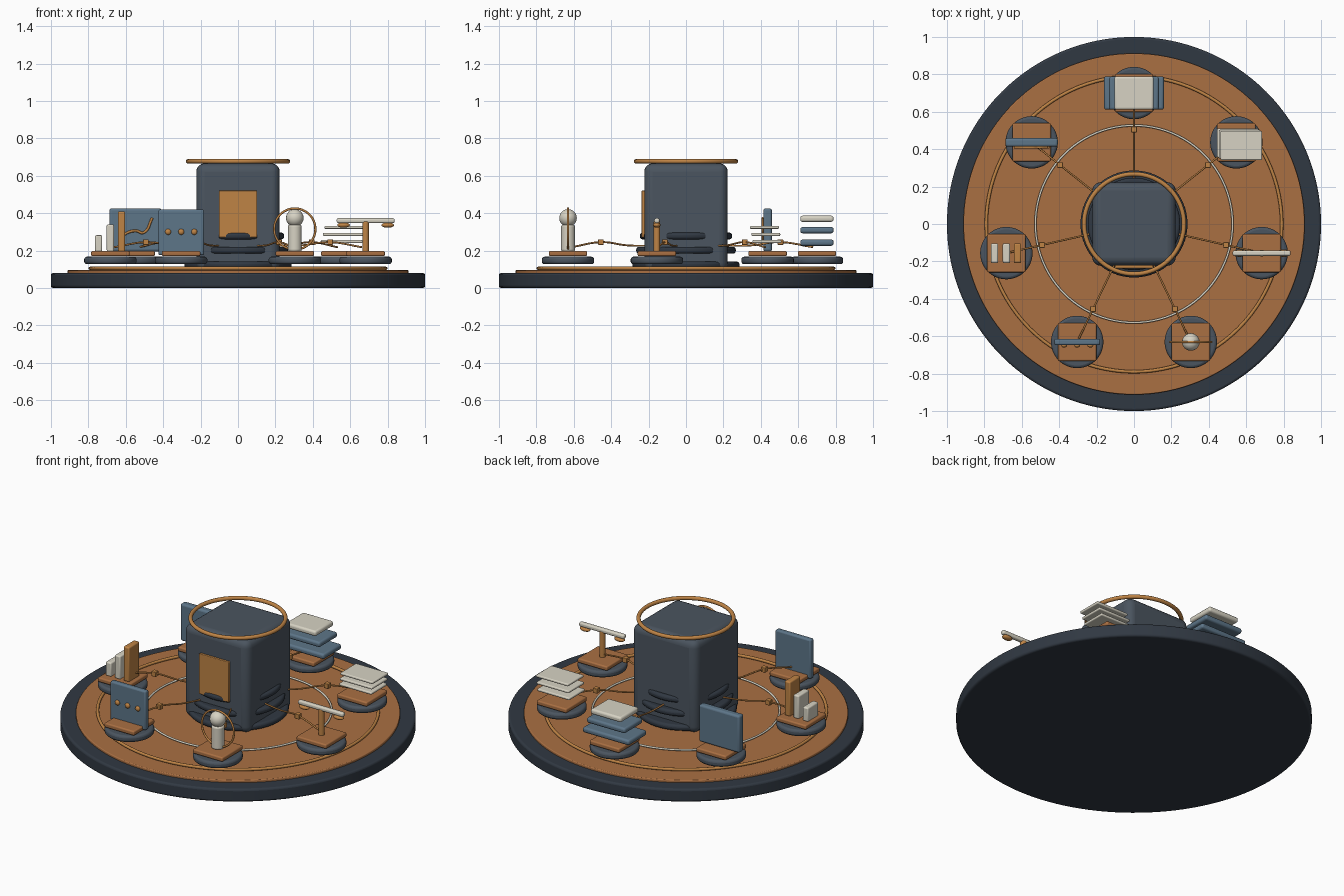
import bpy
from math import pi, sin, cos, radians

if "Cube" in bpy.data.objects:
    bpy.data.objects.remove(bpy.data.objects["Cube"])


def material(name, rgb):
    m = bpy.data.materials.new(name)
    m.diffuse_color = (*rgb, 1)
    m.use_nodes = True
    m.node_tree.nodes["Principled BSDF"].inputs["Base Color"].default_value = m.diffuse_color
    return m


NAVY = material("navy", (0.03, 0.04, 0.055))
SLATE = material("slate", (0.07, 0.09, 0.115))
FLOOR = material("copper_floor", (0.40, 0.16, 0.055))
COPPER = material("copper", (0.52, 0.23, 0.06))
CREAM = material("cream", (0.68, 0.65, 0.55))
BLUE = material("blue", (0.11, 0.18, 0.25))


def finish(name, mat, bevel=0.0, segments=3):
    o = bpy.context.object
    o.name = name
    o.data.materials.append(mat)
    if bevel:
        bpy.ops.object.transform_apply(location=False, rotation=False, scale=True)
        b = o.modifiers.new("bevel", "BEVEL")
        b.width, b.segments, b.limit_method = bevel, segments, 'ANGLE'
    bpy.ops.object.shade_smooth_by_angle(angle=radians(35))
    return o


def box(name, loc, size, mat, bevel=0.006, segments=3):
    bpy.ops.mesh.primitive_cube_add(size=1, location=loc)
    bpy.context.object.scale = size
    return finish(name, mat, bevel, segments)


def disc(name, x, y, z0, z1, r, mat, bevel=0.006, verts=64):
    bpy.ops.mesh.primitive_cylinder_add(vertices=verts, radius=r, depth=z1 - z0,
                                        location=(x, y, (z0 + z1) / 2))
    return finish(name, mat, bevel)


def ring(name, loc, r, tube, mat, rot=(0, 0, 0)):
    bpy.ops.mesh.primitive_torus_add(major_radius=r, minor_radius=tube, major_segments=96,
                                     minor_segments=12, location=loc, rotation=rot)
    return finish(name, mat)


def ball(name, loc, radii, mat):
    bpy.ops.mesh.primitive_uv_sphere_add(segments=24, ring_count=12, radius=1, location=loc)
    bpy.context.object.scale = radii
    return finish(name, mat)


def wire(name, pts, r, mat):
    c = bpy.data.curves.new(name, 'CURVE')
    c.dimensions, c.bevel_depth, c.bevel_resolution, c.use_fill_caps = '3D', r, 2, True
    s = c.splines.new('BEZIER')
    s.bezier_points.add(len(pts) - 1)
    for p, co in zip(s.bezier_points, pts):
        p.co = co
        p.handle_left_type = p.handle_right_type = 'AUTO'
    c.materials.append(mat)
    o = bpy.data.objects.new(name, c)
    bpy.context.collection.objects.link(o)
    return o


# base platform and inlaid rings
disc("base_platform", 0, 0, 0, 0.08, 1.0, NAVY, 0.012, 128)
disc("copper_deck", 0, 0, 0.07, 0.095, 0.912, FLOOR, 0.005, 128)
ring("outer_track", (0, 0, 0.105), 0.79, 0.009, COPPER)
ring("inner_track", (0, 0, 0.104), 0.527, 0.006, CREAM)

# central tower with cooling discs, front door and top halo
box("tower", (0, 0, 0.378), (0.446, 0.446, 0.576), SLATE, 0.045, 5)
for z, r in ((0.123, 0.286), (0.202, 0.266), (0.278, 0.247)):
    disc("cooling_disc", 0, 0, z - 0.018, z + 0.018, r, NAVY, 0.014)
box("front_door", (0, -0.229, 0.395), (0.205, 0.018, 0.25), COPPER, 0.004)
ring("halo_ring", (0, 0, 0.677), 0.267, 0.012, COPPER)

# seven stations with pedestals, plates, cables and junctions
spots = []
for k in range(7):
    a = pi / 2 - k * 2 * pi / 7
    c, s = cos(a), sin(a)
    x, y = 0.7 * c, 0.7 * s
    spots.append((x, y))
    disc("pedestal", x, y, 0.127, 0.167, 0.14, SLATE, 0.014)
    box("station_plate", (x, y, 0.184), (0.205, 0.205, 0.028), FLOOR, 0.008)
    wire("cable", [(0.2 * c, 0.2 * s, 0.225), (0.35 * c, 0.35 * s, 0.228),
                   (0.5 * c, 0.5 * s, 0.245), (0.68 * c, 0.68 * s, 0.218)], 0.005, COPPER)
    box("junction", (0.505 * c, 0.505 * s, 0.245), (0.03, 0.03, 0.03), COPPER, 0.003)

# back: tapering stack of trays
x, y = spots[0]
for z, w, m in ((0.242, 0.32, BLUE), (0.309, 0.265, BLUE), (0.37, 0.21, CREAM)):
    box("tray", (x, y, z), (w, 0.178, 0.033), m, 0.012)

# back right: fanned sheets
x, y = spots[1]
for i in range(3):
    box("sheet", (x + 0.008 + 0.009 * i, y - 0.003 - 0.007 * i, 0.248 + 0.038 * i),
        (0.222, 0.155, 0.016), CREAM, 0.006)

# right: balance scale
x, y = spots[2]
disc("scale_post", x, y, 0.195, 0.355, 0.018, COPPER, 0.004, 24)
box("scale_beam", (x, y, 0.36), (0.31, 0.028, 0.026), CREAM, 0.009)
for sx in (-1, 1):
    ball("scale_pan", (x + sx * 0.118, y, 0.336), (0.034, 0.02, 0.014), COPPER)

# front right: pawn figure in a hoop
x, y = spots[3]
disc("figure_body", x, y, 0.195, 0.338, 0.037, CREAM, 0.01, 32)
ball("figure_head", (x, y, 0.374), (0.047, 0.047, 0.047), CREAM)
ring("figure_hoop", (x, y, 0.315), 0.11, 0.006, COPPER, (pi / 2, 0, 0))

# front left: panel with three knobs
x, y = spots[4]
box("knob_panel", (x, y, 0.297), (0.245, 0.034, 0.244), BLUE, 0.01)
for i in (-1, 0, 1):
    ball("knob", (x + i * 0.07, y - 0.018, 0.3), (0.016, 0.012, 0.016), COPPER)

# left: three rising bars
x, y = spots[5]
for dx, top, m in ((-0.063, 0.282, CREAM), (0, 0.34, CREAM), (0.06, 0.41, COPPER)):
    box("bar", (x + dx, y, (0.195 + top) / 2), (0.039, 0.105, top - 0.195), m, 0.008)

# back left: panel with a trend line
x, y = spots[6]
box("chart_panel", (x, y, 0.31), (0.28, 0.046, 0.23), BLUE, 0.012)
wire("trend_line", [(x + dx, y - 0.027, z) for dx, z in
                    ((-0.09, 0.26), (-0.045, 0.295), (0.005, 0.305), (0.04, 0.295), (0.09, 0.375))],
     0.007, COPPER)
